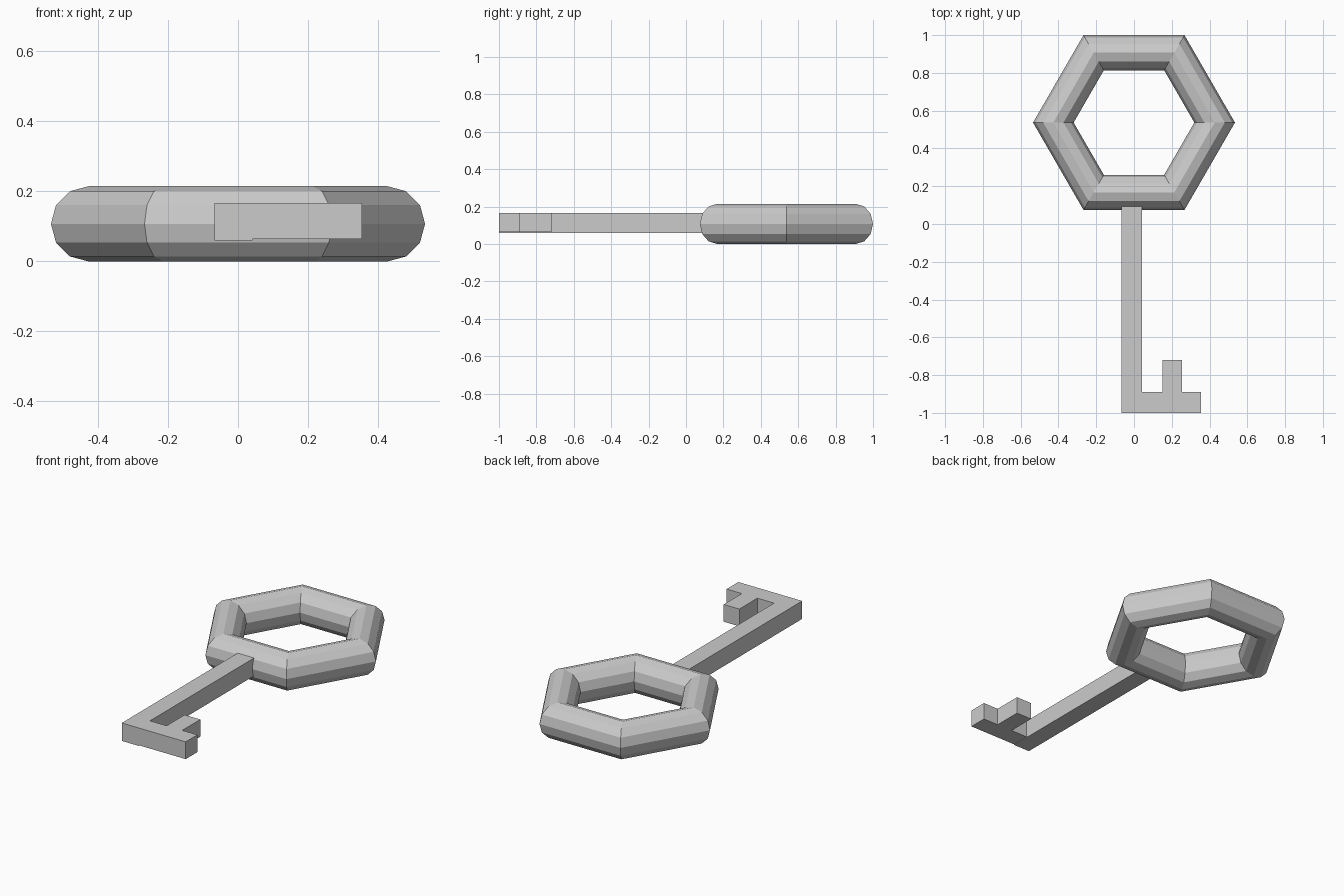
import bpy
import bmesh

if "Cube" in bpy.data.objects:
    bpy.data.objects.remove(bpy.data.objects["Cube"])


def prism(name, outline, z0, z1):
    """Extrude a flat outline (counter-clockwise) upward from z0 to z1."""
    bm = bmesh.new()
    base = bm.faces.new([bm.verts.new((x, y, z0)) for x, y in outline])
    top = bmesh.ops.extrude_face_region(bm, geom=[base], use_keep_orig=True)
    for v in top["geom"]:
        if isinstance(v, bmesh.types.BMVert):
            v.co.z = z1
    bmesh.ops.recalc_face_normals(bm, faces=bm.faces)
    mesh = bpy.data.meshes.new(name)
    bm.to_mesh(mesh)
    bm.free()
    obj = bpy.data.objects.new(name, mesh)
    bpy.context.collection.objects.link(obj)
    return obj


# Hexagonal ring handle with a 12-sided tube
bpy.ops.mesh.primitive_torus_add(
    major_segments=6, minor_segments=12,
    major_radius=0.427, minor_radius=0.1075,
    location=(0, 0.537, 0.1075))
bpy.context.object.name = "ring_handle"

# Square shaft, its end sunk slightly into the ring
prism("shaft", [(-0.067, -1), (0.042, -1), (0.042, 0.1), (-0.067, 0.1)],
      0.06, 0.167)

# Bit with a single tooth pointing back towards the handle
prism("bit", [(0.042, -1), (0.355, -1), (0.355, -0.89), (0.255, -0.89),
              (0.255, -0.72), (0.152, -0.72), (0.152, -0.89), (0.042, -0.89)],
      0.064, 0.167)
